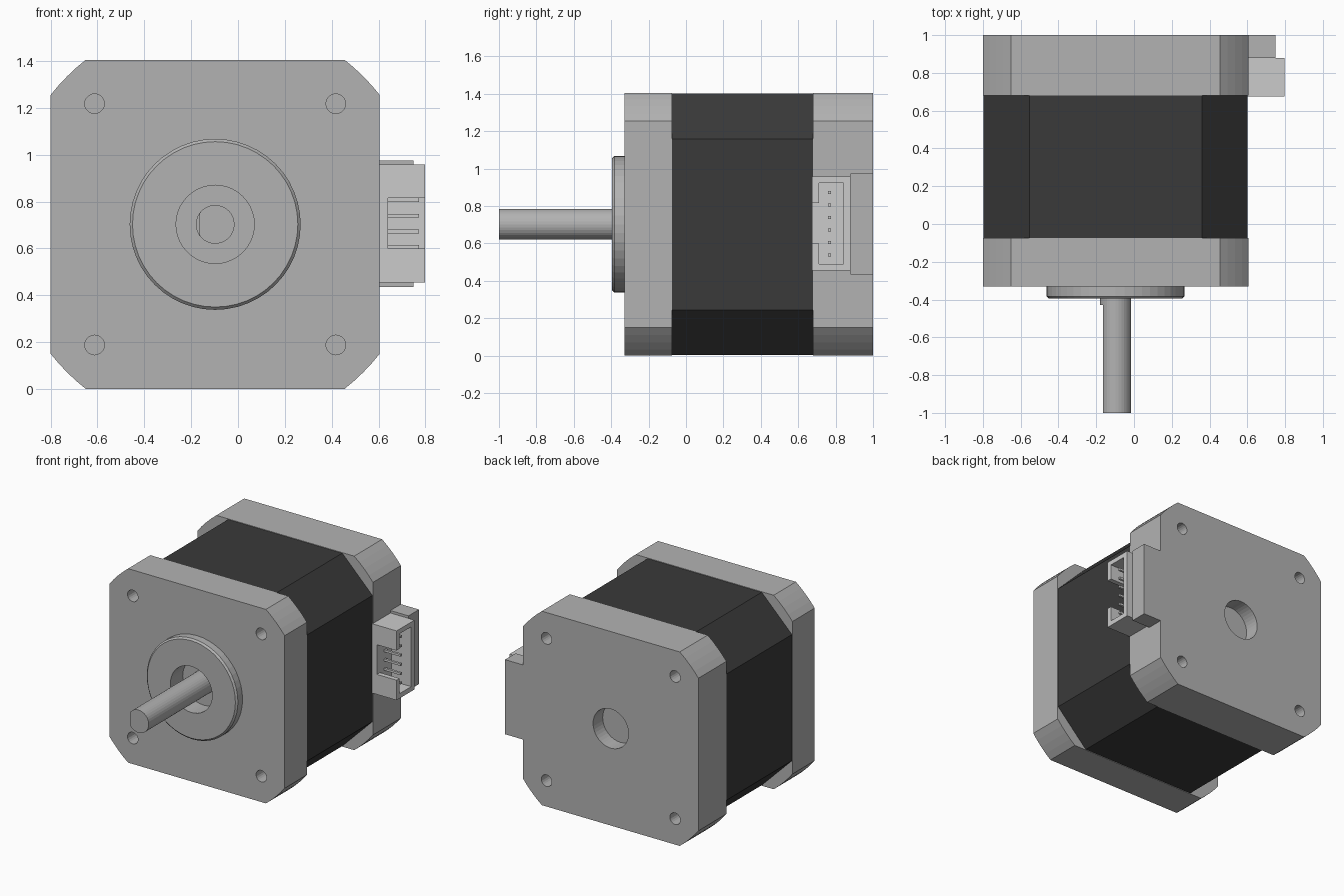
import bpy, bmesh, math
from mathutils import Vector

cube = bpy.data.objects.get("Cube")
if cube:
    bpy.data.objects.remove(cube, do_unlink=True)

CX, CZ = -0.0975, 0.7025      # motor axis
HALF = 0.7025                 # half width of the end caps


def material(name, rgb, rough=0.6):
    m = bpy.data.materials.new(name)
    m.use_nodes = True
    m.diffuse_color = (*rgb, 1)
    bsdf = m.node_tree.nodes["Principled BSDF"]
    bsdf.inputs["Base Color"].default_value = (*rgb, 1)
    bsdf.inputs["Roughness"].default_value = rough
    return m


METAL = material("light grey metal", (0.45, 0.45, 0.45))
BLACK = material("dark grey steel", (0.042, 0.042, 0.042))
PLASTIC = material("pale grey plastic", (0.6, 0.6, 0.6))


def make(name, bm, mat):
    bmesh.ops.recalc_face_normals(bm, faces=bm.faces[:])
    me = bpy.data.meshes.new(name)
    bm.to_mesh(me)
    bm.free()
    me.materials.append(mat)
    ob = bpy.data.objects.new(name, me)
    bpy.context.collection.objects.link(ob)
    return ob


def prism(name, outline, y0, y1, mat):
    """Extrude an outline, given around the motor axis, along y."""
    bm = bmesh.new()
    face = bm.faces.new([bm.verts.new((CX + x, y0, CZ + z)) for x, z in outline])
    ext = bmesh.ops.extrude_face_region(bm, geom=[face])["geom"]
    verts = [v for v in ext if isinstance(v, bmesh.types.BMVert)]
    bmesh.ops.translate(bm, verts=verts, vec=(0, y1 - y0, 0))
    return make(name, bm, mat)


def box(name, lo, hi, mat):
    lo, hi = Vector(lo), Vector(hi)
    bm = bmesh.new()
    bmesh.ops.create_cube(bm, size=1)
    for v in bm.verts:
        v.co = (lo + hi) / 2 + v.co * (hi - lo)
    return make(name, bm, mat)


def circle(r, n=32, x=0, z=0):
    return [(x + r * math.cos(math.tau * i / n), z + r * math.sin(math.tau * i / n))
            for i in range(n)]


def cut(target, cutter):
    mod = target.modifiers.new("cut", "BOOLEAN")
    mod.operation, mod.solver, mod.object = "DIFFERENCE", "EXACT", cutter
    bpy.context.view_layer.objects.active = target
    bpy.ops.object.modifier_apply(modifier=mod.name)


def discard(ob):
    bpy.data.objects.remove(ob, do_unlink=True)


def rotated_corners(corner):
    """Repeat one corner's points at all four corners."""
    pts = []
    for k in range(4):
        c, s = round(math.cos(k * math.pi / 2)), round(math.sin(k * math.pi / 2))
        pts += [(c * x - s * z, s * x + c * z) for x, z in corner]
    return pts


# End caps: square plates with corners turned to a large radius
flat = 0.5525
radius, start = math.hypot(HALF, flat), math.atan2(flat, HALF)
step = (math.pi / 2 - 2 * start) / 4
cap_outline = rotated_corners([(radius * math.cos(start + i * step),
                                radius * math.sin(start + i * step)) for i in range(5)])
front_cap = prism("front_cap", cap_outline, -0.33, -0.075, METAL)
rear_cap = prism("rear_cap", cap_outline, 0.68, 1.0, METAL)

# Laminated steel body with wide chamfers
b = HALF - 0.004
prism("stator_body", rotated_corners([(b, 0.457), (0.457, b)]), -0.075, 0.68, BLACK)

# Pilot boss with a chamfered rim
boss = prism("pilot_boss", circle(0.365, 48), -0.395, -0.33, METAL)
bm = bmesh.new()
bm.from_mesh(boss.data)
rim = [e for e in bm.edges if all(v.co.y < -0.39 for v in e.verts)]
bmesh.ops.bevel(bm, geom=rim, offset=0.012, segments=1, affect="EDGES")
bm.to_mesh(boss.data)
bm.free()

# Bearing recesses
recess = prism("recess_cutter", circle(0.167, 40), -0.5, -0.255, METAL)
cut(boss, recess)
cut(front_cap, recess)
discard(recess)
recess = prism("recess_cutter", circle(0.142, 40), 0.89, 1.1, METAL)
cut(rear_cap, recess)
discard(recess)

# Screw holes in both caps
for sx in (-1, 1):
    for sz in (-1, 1):
        hole = circle(0.042, 20, sx * 0.515, sz * 0.515)
        for cap, y0, y1 in ((front_cap, -0.4, -0.13), (rear_cap, 0.8, 1.1)):
            cutter = prism("hole_cutter", hole, y0, y1, METAL)
            cut(cap, cutter)
            discard(cutter)

# Shaft: round root and a D-shaped length with its flat on the -x side
prism("shaft_root", circle(0.0825), -0.43, -0.25, METAL)
prism("shaft", [(max(x, -0.0675), z) for x, z in circle(0.0825)], -1.0, -0.43, METAL)

# Shelf on the rear cap that backs the connector
box("connector_shelf", (0.605, 0.88, 0.435), (0.75, 1.0, 0.975), METAL)

# Connector housing, open to the side with a keyway in the front wall
housing = box("connector_housing", (0.6, 0.675, 0.455), (0.798, 0.88, 0.957), PLASTIC)
for lo, hi in (((0.64, 0.71, 0.49), (0.9, 0.842, 0.923)),
               ((0.64, 0.6, 0.6), (0.9, 0.75, 0.815))):
    cutter = box("socket_cutter", lo, hi, PLASTIC)
    cut(housing, cutter)
    discard(cutter)

# Six contact pins
for i in range(6):
    z = 0.706 + (i - 2.5) * 0.067
    box(f"contact_pin_{i + 1}", (0.635, 0.758, z - 0.008), (0.773, 0.774, z + 0.008), PLASTIC)
